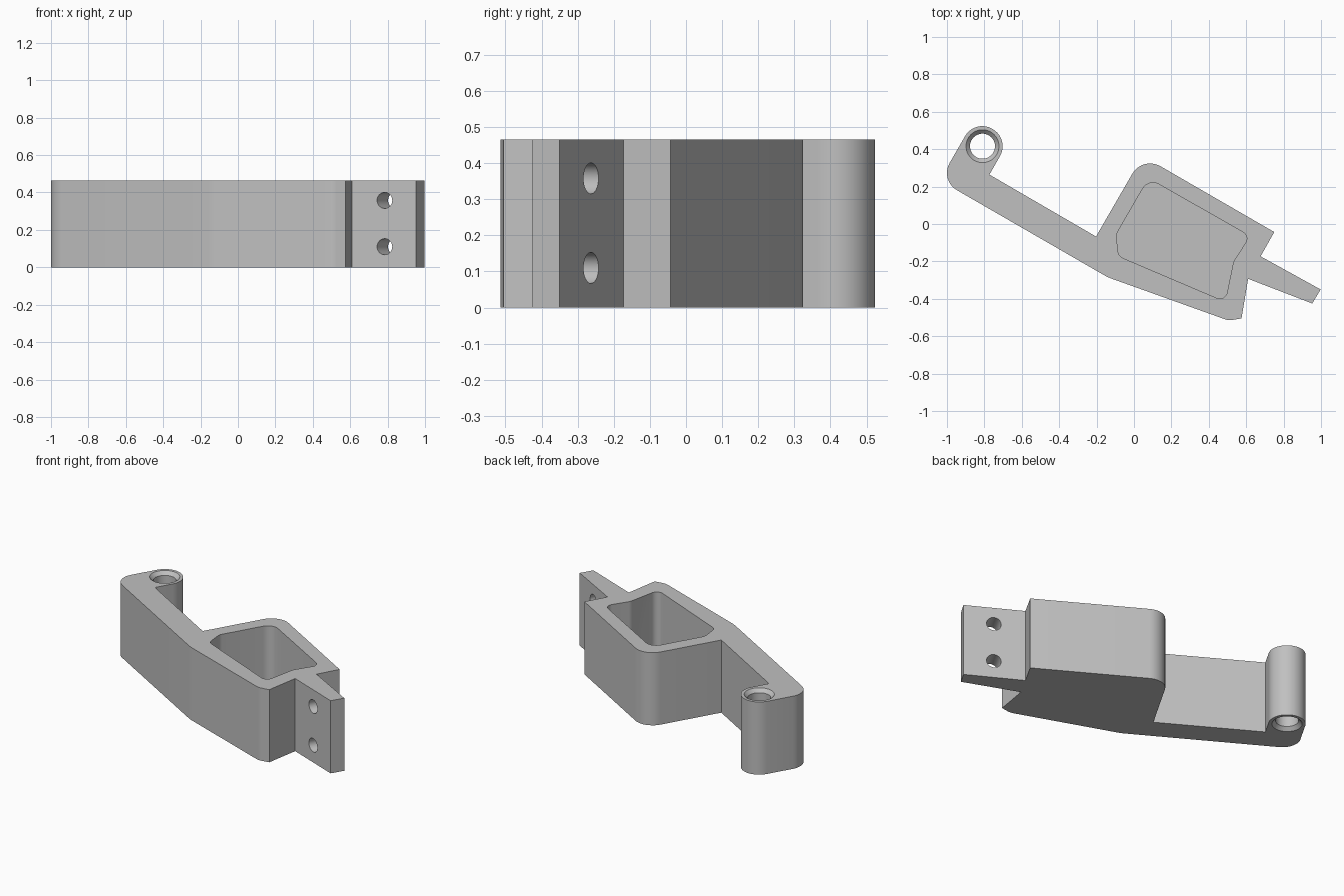
import bpy, bmesh, math
from mathutils import Vector, Matrix

if "Cube" in bpy.data.objects:
    bpy.data.objects.remove(bpy.data.objects["Cube"])

HEIGHT = 0.465
FLOOR = 0.06
BOSS = Vector((-0.81, 0.416, 0))

grey = bpy.data.materials.new("plain grey")
grey.use_nodes = True
grey.diffuse_color = (0.53, 0.53, 0.53, 1)
grey.node_tree.nodes["Principled BSDF"].inputs["Base Color"].default_value = grey.diffuse_color


def fillet(corners, steps=10):
    """Turn (x, y, radius) corners into a rounded outline."""
    out = []
    n = len(corners)
    for i, (x, y, r) in enumerate(corners):
        p = Vector((x, y))
        if r == 0:
            out.append(p)
            continue
        a = (Vector(corners[i - 1][:2]) - p).normalized()
        b = (Vector(corners[(i + 1) % n][:2]) - p).normalized()
        half = a.angle(b) / 2
        centre = p + (a + b).normalized() * r / math.sin(half)
        start = p + a * r / math.tan(half) - centre
        end = p + b * r / math.tan(half) - centre
        sweep = start.angle_signed(end)
        for k in range(steps + 1):
            out.append(centre + Matrix.Rotation(-sweep * k / steps, 2) @ start)
    return out


def finish(name, bm):
    bmesh.ops.recalc_face_normals(bm, faces=bm.faces)
    mesh = bpy.data.meshes.new(name)
    bm.to_mesh(mesh)
    bm.free()
    mesh.materials.append(grey)
    ob = bpy.data.objects.new(name, mesh)
    bpy.context.collection.objects.link(ob)
    return ob


def prism(name, corners, z0, z1):
    bm = bmesh.new()
    face = bm.faces.new([bm.verts.new((p.x, p.y, z0)) for p in fillet(corners)])
    top = bmesh.ops.extrude_face_region(bm, geom=[face])["geom"]
    bmesh.ops.translate(bm, vec=(0, 0, z1 - z0),
                        verts=[v for v in top if isinstance(v, bmesh.types.BMVert)])
    return finish(name, bm)


def lathe(name, rings, matrix, sides=48):
    """Solid of revolution from (radius, z) rings, placed by a matrix."""
    bm = bmesh.new()
    loops = [[bm.verts.new(matrix @ Vector((r * math.cos(t), r * math.sin(t), z)))
              for t in (math.tau * k / sides for k in range(sides))] for r, z in rings]
    for lo, hi in zip(loops, loops[1:]):
        for k in range(sides):
            j = (k + 1) % sides
            bm.faces.new((lo[k], lo[j], hi[j], hi[k]))
    bm.faces.new(loops[0])
    bm.faces.new(loops[-1])
    return finish(name, bm)


# Bracket body: pivot arm, hollow block and mounting tab in one outline
bracket = prism("bracket", [
    (-0.85, 0.562, 0.106), (-1.039, 0.234, 0.107), (-0.14, -0.285, 0.3),
    (0.505, -0.516, 0.08), (0.575, -0.505, 0), (0.61, -0.293, 0),
    (0.953, -0.425, 0), (0.998, -0.35, 0), (0.677, -0.173, 0),
    (0.75, -0.043, 0), (0.046, 0.364, 0.11), (-0.203, -0.067, 0),
    (-0.773, 0.264, 0), (-0.664, 0.455, 0.106)], 0, HEIGHT)

# Blind pocket in the block
cutters = [prism("pocket_cutter", [
    (-0.095, -0.055, 0.06), (-0.083, -0.172, 0.045), (0.488, -0.415, 0.04),
    (0.532, -0.2, 0.06), (0.62, -0.065, 0.04), (0.078, 0.244, 0.065)],
    FLOOR, HEIGHT + 0.1)]

# Pivot bore, countersunk at both ends
cutters.append(lathe("bore_cutter", [
    (0.107, -0.02), (0.067, 0.022), (0.067, HEIGHT - 0.022), (0.107, HEIGHT + 0.02)],
    Matrix.Translation(BOSS)))

# Two screw holes through the tab
axis = Vector((0.5, 0.866, 0)).to_track_quat("Z", "Y").to_matrix().to_4x4()
for z in (0.11, 0.358):
    cutters.append(lathe("screw_hole_cutter", [(0.043, -0.2), (0.043, 0.2)],
                         Matrix.Translation((0.812, -0.312, z)) @ axis, 32))

bpy.context.view_layer.objects.active = bracket
bracket.select_set(True)
for cutter in cutters:
    cutter.hide_render = True
    mod = bracket.modifiers.new("cut", "BOOLEAN")
    mod.operation = "DIFFERENCE"
    mod.solver = "EXACT"
    mod.object = cutter
    bpy.ops.object.modifier_apply(modifier=mod.name)
    bpy.data.objects.remove(cutter)

bpy.ops.object.shade_smooth_by_angle(angle=math.radians(25))
